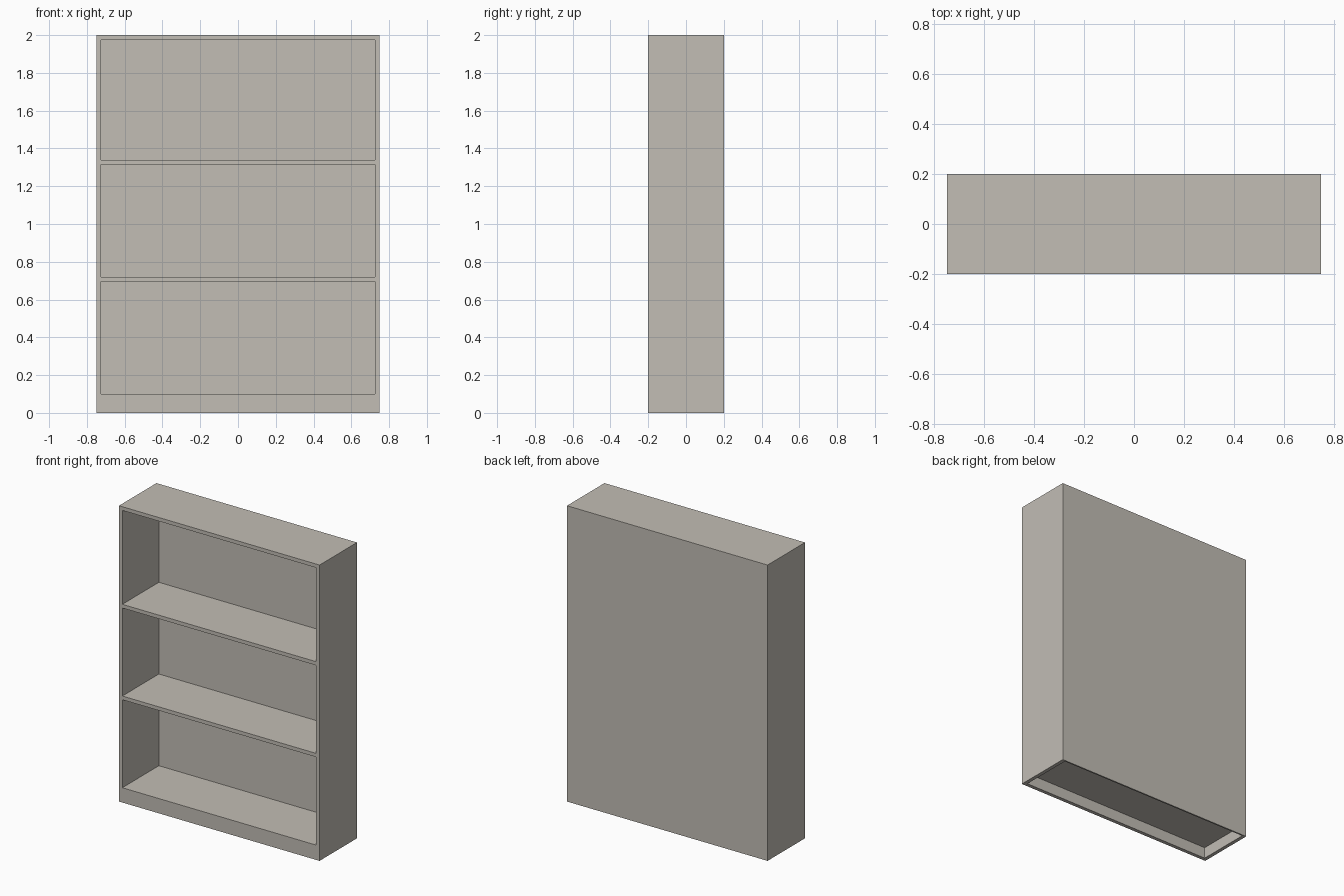
import bpy
import bmesh
from mathutils import Matrix, Vector

if "Cube" in bpy.data.objects:
    bpy.data.objects.remove(bpy.data.objects["Cube"], do_unlink=True)

W, D, H = 1.5, 0.4, 2.0      # overall size
T = 0.025                    # board thickness
BACK = 0.01                  # back panel thickness

paint = bpy.data.materials.new("warm_grey")
paint.use_nodes = True
colour = (0.54, 0.51, 0.46, 1)
paint.diffuse_color = colour
paint.node_tree.nodes["Principled BSDF"].inputs["Base Color"].default_value = colour


def board(name, low, high):
    """Flat-faced board between two opposite corners."""
    low, high = Vector(low), Vector(high)
    mesh = bpy.data.meshes.new(name)
    bm = bmesh.new()
    place = Matrix.Translation((low + high) / 2) @ Matrix.Diagonal((*(high - low), 1))
    bmesh.ops.create_cube(bm, size=1, matrix=place)
    bm.to_mesh(mesh)
    bm.free()
    mesh.materials.append(paint)
    obj = bpy.data.objects.new(name, mesh)
    bpy.context.collection.objects.link(obj)
    return obj


inner = W / 2 - T
front, rear = -D / 2, D / 2 - BACK

# Side panels, full height
board("left_side", (inner, front, 0), (W / 2, rear, H))
board("right_side", (-W / 2, front, 0), (-inner, rear, H))

# Back panel covering the whole rear
board("back_panel", (-W / 2, rear, 0), (W / 2, D / 2, H))

# Horizontal boards, given by the height of their upper face
for name, top in (("bottom_shelf", 0.1), ("lower_shelf", 0.72),
                  ("upper_shelf", 1.34), ("top_board", H)):
    board(name, (-inner, front, top - T), (inner, rear, top))

# Kick board closing the front below the bottom shelf
board("kick_board", (-inner, front, 0), (inner, front + T, 0.1 - T))
